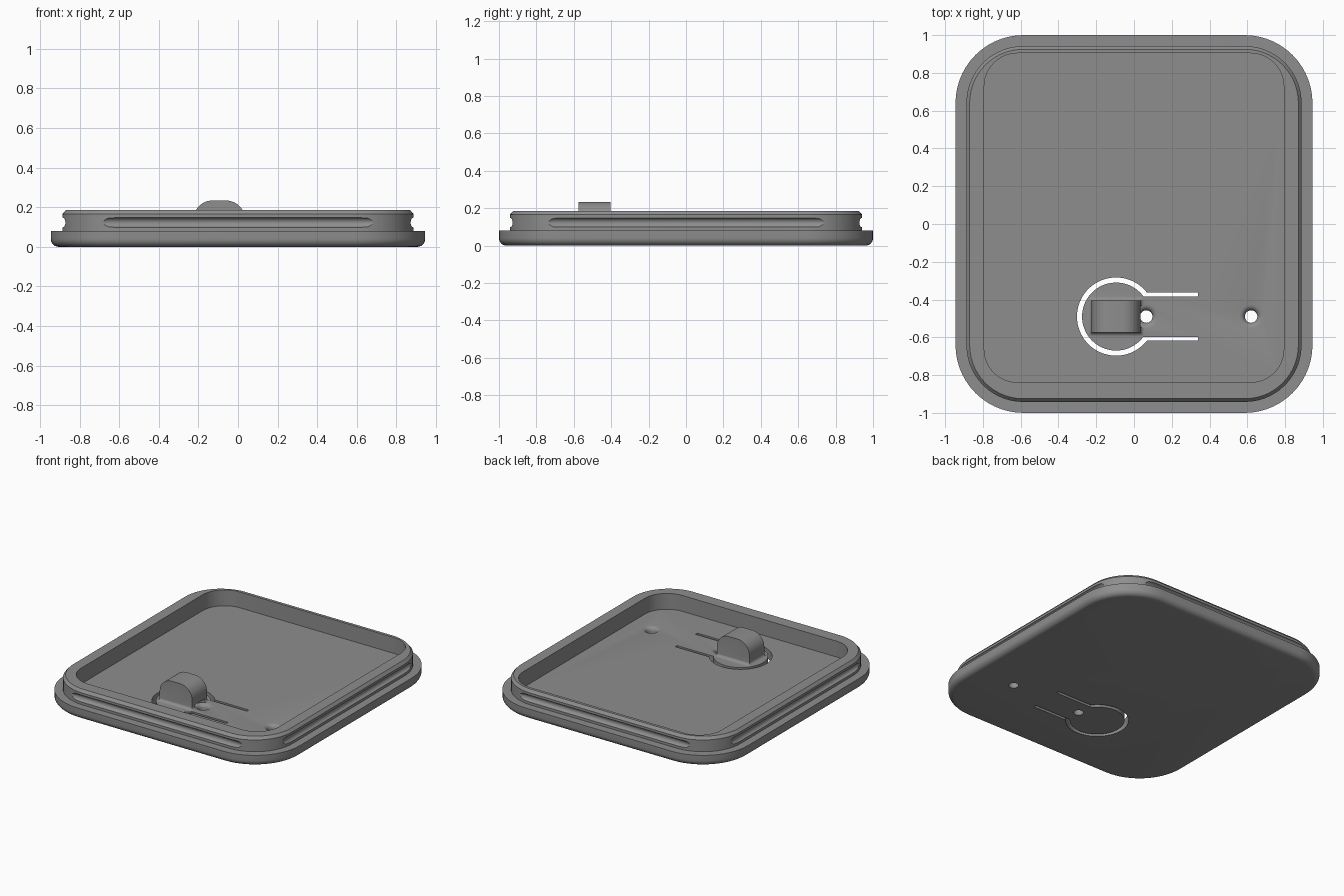
import bpy, bmesh, math
from mathutils import Matrix, Vector

if "Cube" in bpy.data.objects:
    bpy.data.objects.remove(bpy.data.objects["Cube"])

FLOOR = 0.07          # height of the tray floor
CX, CY = -0.095, -0.49  # centre of the button

grey = bpy.data.materials.new("mid grey")
grey.diffuse_color = (0.27, 0.27, 0.27, 1)
grey.use_nodes = True
grey.node_tree.nodes["Principled BSDF"].inputs["Base Color"].default_value = grey.diffuse_color


def make(name, bm):
    bmesh.ops.recalc_face_normals(bm, faces=bm.faces)
    me = bpy.data.meshes.new(name)
    bm.to_mesh(me)
    bm.free()
    ob = bpy.data.objects.new(name, me)
    me.materials.append(grey)
    bpy.context.collection.objects.link(ob)
    return ob


def rounded(hx, hy, r, z, cx=0, cy=0, n=14):
    """Rounded rectangle as a ring of points."""
    pts = []
    for k, (sx, sy) in enumerate([(1, 1), (-1, 1), (-1, -1), (1, -1)]):
        for i in range(n + 1):
            a = math.pi / 2 * (k + i / n)
            pts.append((cx + sx * (hx - r) + r * math.cos(a),
                        cy + sy * (hy - r) + r * math.sin(a), z))
    return pts


def loft(name, rings):
    """Skin a stack of equal rings and cap both ends."""
    bm = bmesh.new()
    loops = [[bm.verts.new(p) for p in ring] for ring in rings]
    n = len(loops[0])
    for a, b in zip(loops, loops[1:]):
        for i in range(n):
            j = (i + 1) % n
            bm.faces.new((a[i], a[j], b[j], b[i]))
    bm.faces.new(loops[0])
    bm.faces.new(loops[-1])
    return make(name, bm)


def circle(r, z, cx, cy, n=32):
    return [(cx + r * math.cos(2 * math.pi * i / n),
             cy + r * math.sin(2 * math.pi * i / n), z) for i in range(n)]


def combine(target, tool, op):
    m = target.modifiers.new(op, 'BOOLEAN')
    m.operation, m.solver, m.object = op, 'EXACT', tool
    bpy.context.view_layer.objects.active = target
    bpy.ops.object.modifier_apply(modifier=m.name)
    bpy.data.objects.remove(tool)


# Tray: rounded bottom edge, flange, raised rim and inner pocket
rings = []
f = 0.04
for i in range(7):
    a = math.pi / 2 * i / 6
    d = f * (1 - math.sin(a))
    rings.append(rounded(0.945 - d, 1 - d, 0.36 - d, f * (1 - math.cos(a))))
rings += [rounded(0.945, 1, 0.36, 0.08),
          rounded(0.887, 0.942, 0.30, 0.08),
          rounded(0.887, 0.942, 0.30, 0.165),
          rounded(0.870, 0.925, 0.283, 0.185),
          rounded(0.793, 0.871, 0.175, 0.185, 0, 0.033),
          rounded(0.793, 0.871, 0.175, FLOOR, 0, 0.033)]
tray = loft("tray", rings)

# Snap grooves on the four rim sides, tapering out before the corners
for along_x, half, dist in ((True, 0.735, 0.942), (False, 0.79, 0.887)):
    for s in (1, -1):
        cuts = []
        for t, r in ((-half, 0.004), (-half + 0.08, 0.025),
                     (half - 0.08, 0.025), (half, 0.004)):
            ring = []
            for x, y, _ in circle(r, 0, 0, 0, 20):
                off = s * (dist + 0.003) + x
                ring.append((t, off, 0.123 + y) if along_x
                            else (off, t, 0.123 + y))
            cuts.append(ring)
        combine(tray, loft("groove_cutter", cuts), 'DIFFERENCE')

# Button: block with rounded top, profile extruded along y
hw, r, top = 0.130, 0.095, 0.234
prof = [(hw, FLOOR - 0.02)]
for i in range(13):
    a = math.pi / 2 * i / 12
    prof.append((hw - r + r * math.cos(a), top - r + r * math.sin(a)))
prof += [(-x, z) for x, z in reversed(prof)]
button = loft("button", [[(CX + x, CY + s * 0.085, z) for x, z in prof]
                         for s in (-1, 1)])

# Small fillet where the button meets the floor
f = 0.022
rings = [rounded(hw + f, 0.085 + f, f, FLOOR - 0.015, CX, CY, 5)]
for i in range(6):
    a = math.pi / 2 * i / 5
    d = f * (1 - math.sin(a)) - 0.001
    rings.append(rounded(hw + d, 0.085 + d, max(d, 0.002),
                         FLOOR + f * (1 - math.cos(a)), CX, CY, 5))
combine(tray, button, 'UNION')
combine(tray, loft("button_fillet", rings), 'UNION')

# Keyhole slot that frees the spring tongue
def arc(rad, dy):
    a0 = math.asin(dy / rad)
    return [(CX + rad * math.cos(a0 + (2 * math.pi - 2 * a0) * i / 56),
             CY + rad * math.sin(a0 + (2 * math.pi - 2 * a0) * i / 56))
            for i in range(57)]


outline = ([(0.34, CY + 0.128)] + arc(0.207, 0.128) + [(0.34, CY - 0.128)]
           + [(0.34, CY - 0.107)] + arc(0.18, 0.107)[::-1]
           + [(0.34, CY + 0.107)])
combine(tray, loft("slot_cutter", [[(x, y, z) for x, y in outline]
                                   for z in (-0.05, 0.12)]), 'DIFFERENCE')

# Two through holes with a dished upper edge
for hx in (0.065, 0.62):
    rings = [circle(0.033, -0.05, hx, CY), circle(0.033, FLOOR - 0.03, hx, CY)]
    for i in range(1, 6):
        a = math.pi / 2 * i / 5
        rings.append(circle(0.033 + 0.03 * (1 - math.cos(a)),
                            FLOOR - 0.03 + 0.03 * math.sin(a), hx, CY))
    rings.append(circle(0.063, FLOOR + 0.025, hx, CY))
    combine(tray, loft("hole_cutter", rings), 'DIFFERENCE')

# Smooth the curved faces, keep the hard edges
tray.select_set(True)
bpy.context.view_layer.objects.active = tray
bpy.ops.object.shade_smooth_by_angle(angle=math.radians(30))
